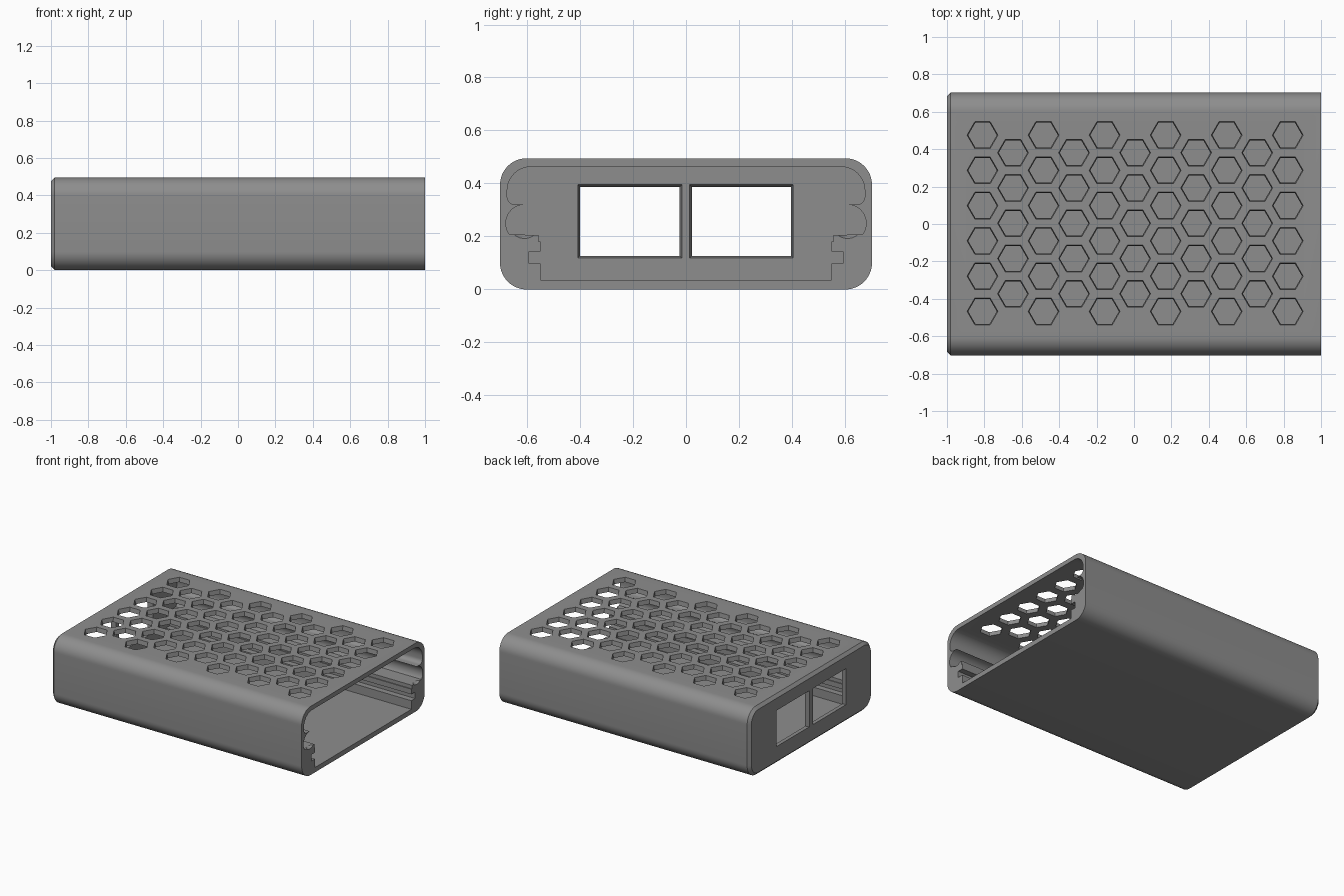
import bpy, bmesh, math
from mathutils import Vector

if "Cube" in bpy.data.objects:
    bpy.data.objects.remove(bpy.data.objects["Cube"])

grey = bpy.data.materials.new("mid_grey")
grey.diffuse_color = (0.27, 0.27, 0.27, 1)
grey.use_nodes = True
grey.node_tree.nodes["Principled BSDF"].inputs["Base Color"].default_value = grey.diffuse_color


def arc(cy, cz, r, a0, a1, n=12):
    return [(cy + r * math.cos(math.radians(a0 + (a1 - a0) * i / n)),
             cz + r * math.sin(math.radians(a0 + (a1 - a0) * i / n))) for i in range(n + 1)]


def rounded(hw, z0, z1, r):
    pts = []
    for cy, cz, a in ((hw - r, z1 - r, 0), (-hw + r, z1 - r, 90),
                      (-hw + r, z0 + r, 180), (hw - r, z0 + r, 270)):
        pts += arc(cy, cz, r, a, a + 90)
    return pts


def loft(bm, rings):
    """Closed solid through equal-length rings of 3D points."""
    vs = [[bm.verts.new(p) for p in ring] for ring in rings]
    n = len(vs[0])
    for a, b in zip(vs, vs[1:]):
        for i in range(n):
            j = (i + 1) % n
            bm.faces.new((a[i], a[j], b[j], b[i]))
    bm.faces.new(vs[0][::-1])
    bm.faces.new(vs[-1])


def section(x, pts):
    return [Vector((x, y, z)) for y, z in pts]


def make(name, solids):
    bm = bmesh.new()
    for rings in solids:
        loft(bm, rings)
    bmesh.ops.recalc_face_normals(bm, faces=bm.faces)
    me = bpy.data.meshes.new(name)
    bm.to_mesh(me)
    bm.free()
    me.materials.append(grey)
    ob = bpy.data.objects.new(name, me)
    bpy.context.collection.objects.link(ob)
    return ob


# Outer shell with a chamfered closed end
outer = rounded(0.702, 0, 0.495, 0.1)
inset = rounded(0.682, 0.02, 0.475, 0.08)
body = make("enclosure_body", [[section(-1, inset), section(-0.98, outer), section(1, outer)]])

# Cavity: right half from bottom to top, with board slot and screw boss, then mirrored
half = [(0.55, 0.035), (0.55, 0.097), (0.592, 0.097), (0.592, 0.143), (0.55, 0.143),
        (0.55, 0.18), (0.556, 0.18), (0.556, 0.206)]
half += arc(0.61, 0.25, 0.07, -38, 90, 16)
half += arc(0.645, 0.35, 0.03, -90, 0, 6)
half += arc(0.585, 0.373, 0.09, 0, 90)
profile = half + [(-y, z) for y, z in reversed(half)]
cavity = make("cavity_cutter", [[section(-0.962, profile), section(1.1, profile)]])


# Hexagonal vents in the lid, slightly tapered
def hexagon(cx, cy, z, r):
    return [Vector((cx + r * math.cos(math.radians(60 * k)),
                    cy + r * math.sin(math.radians(60 * k)), z)) for k in range(6)]


vents = []
for c in range(11):
    rows = 6 - c % 2
    for k in range(rows):
        cx, cy = -0.81 + 0.1632 * c, 0.004 + (k - (rows - 1) / 2) * 0.1885
        vents.append([hexagon(cx, cy, 0.43, 0.07), hexagon(cx, cy, 0.51, 0.0855)])
vent_cut = make("vent_cutter", vents)


# Two port windows in the closed end, wider on the inside
def rect(x, y0, y1, z0, z1, g):
    return section(x, [(y0 - g, z0 - g), (y1 + g, z0 - g), (y1 + g, z1 + g), (y0 - g, z1 + g)])


ports = [[rect(-1.02, a, b, 0.127, 0.387, -0.004), rect(-0.94, a, b, 0.127, 0.387, 0.013)]
         for a, b in ((-0.4, -0.024), (0.022, 0.396))]
port_cut = make("port_cutter", ports)

# Countersunk screw holes in the open end
screws = []
for s in (-1, 1):
    def ring(x, r):
        return section(x, arc(s * 0.61, 0.25, r, 0, 345, 23))
    screws.append([ring(0.6, 0.036), ring(0.965, 0.036), ring(1, 0.058), ring(1.05, 0.058)])
screw_cut = make("screw_cutter", screws)

# Cut everything out of the body
bpy.context.view_layer.objects.active = body
for cutter in (cavity, vent_cut, port_cut, screw_cut):
    mod = body.modifiers.new(cutter.name, "BOOLEAN")
    mod.operation = "DIFFERENCE"
    mod.solver = "EXACT"
    mod.object = cutter
    bpy.ops.object.modifier_apply(modifier=mod.name)
    bpy.data.objects.remove(cutter)

body.select_set(True)
bpy.ops.object.shade_smooth_by_angle(angle=math.radians(30))
